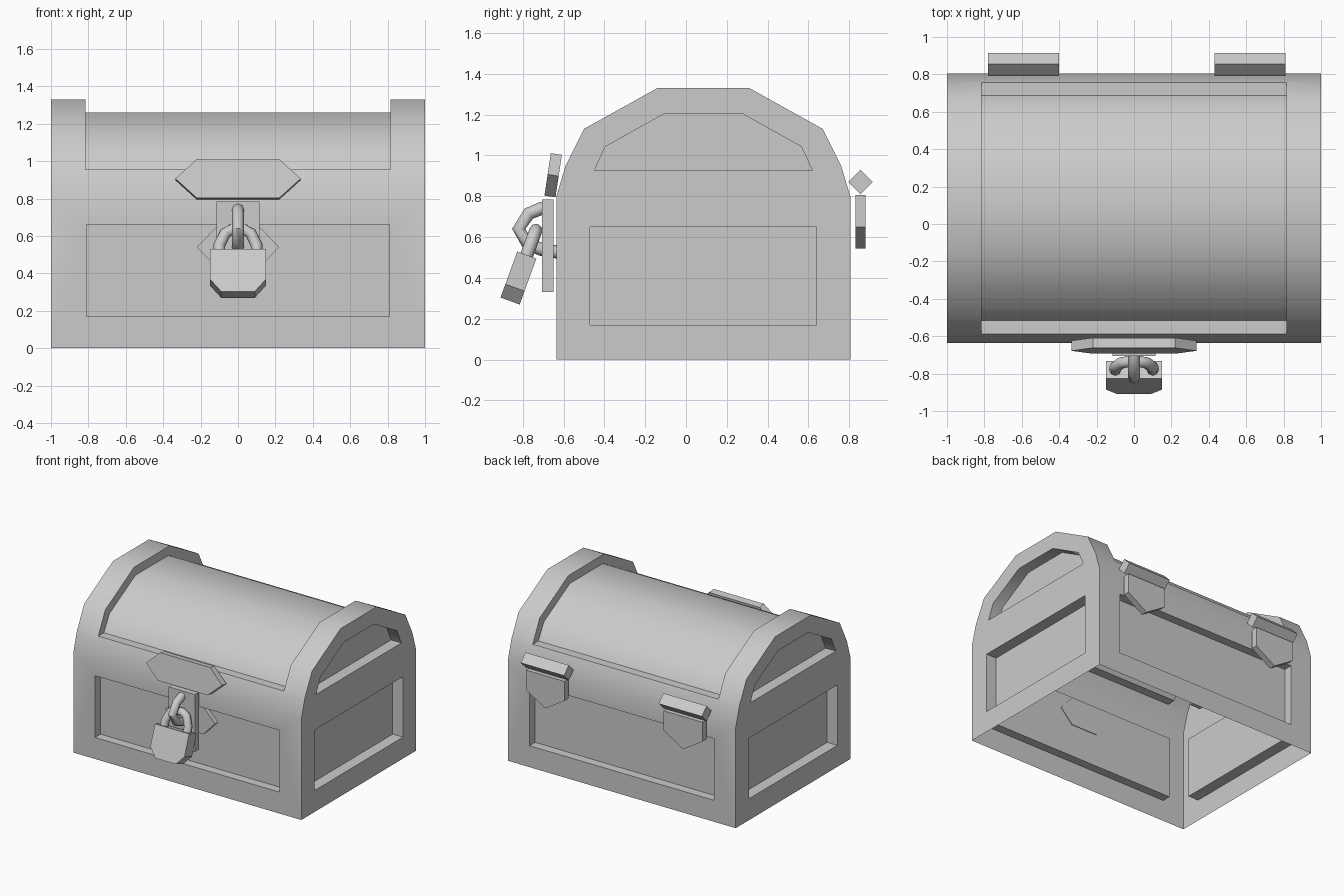
import bpy, bmesh, math

if "Cube" in bpy.data.objects:
    bpy.data.objects.remove(bpy.data.objects["Cube"])

YC = 0.085  # depth centre of the box


def prism(bm, pts, lo, hi, place):
    """Extrude a 2D outline from lo to hi; place(u, v, w) gives the 3D point."""
    a = [bm.verts.new(place(u, v, lo)) for u, v in pts]
    b = [bm.verts.new(place(u, v, hi)) for u, v in pts]
    bm.faces.new(a)
    bm.faces.new(b[::-1])
    n = len(pts)
    for i in range(n):
        j = (i + 1) % n
        bm.faces.new((a[j], a[i], b[i], b[j]))


def finish(name, bm, smooth=None):
    bmesh.ops.recalc_face_normals(bm, faces=bm.faces)
    me = bpy.data.meshes.new(name)
    bm.to_mesh(me)
    bm.free()
    ob = bpy.data.objects.new(name, me)
    bpy.context.collection.objects.link(ob)
    if smooth:
        shade(ob, smooth)
    return ob


def shade(ob, deg):
    bpy.ops.object.select_all(action='DESELECT')
    ob.select_set(True)
    bpy.context.view_layer.objects.active = ob
    bpy.ops.object.shade_smooth_by_angle(angle=math.radians(deg))


def part(name, pts, lo, hi, place, smooth=None):
    bm = bmesh.new()
    prism(bm, pts, lo, hi, place)
    return finish(name, bm, smooth)


def side(u, v, w):      # outline in y-z, extruded along x
    return (w, u, v)


def front(u, v, w):     # outline in x-z, extruded along y
    return (u, w, v)


def mirrored(half):
    return half + [(-u, v) for u, v in reversed(half)]


def arch(half):         # half outline mirrored about the depth centre
    return [(u + YC, v) for u, v in mirrored(half)]


def rect(u0, u1, v0, v1):
    return [(u0, v0), (u1, v0), (u1, v1), (u0, v1)]


def tube(name, pts, r):
    cu = bpy.data.curves.new(name, 'CURVE')
    cu.dimensions = '3D'
    cu.bevel_depth = r
    cu.bevel_resolution = 2
    cu.use_fill_caps = True
    sp = cu.splines.new('POLY')
    sp.points.add(len(pts) - 1)
    for p, co in zip(sp.points, pts):
        p.co = (*co, 1)
    ob = bpy.data.objects.new(name, cu)
    bpy.context.collection.objects.link(ob)
    bpy.ops.object.select_all(action='DESELECT')
    ob.select_set(True)
    bpy.context.view_layer.objects.active = ob
    bpy.ops.object.convert(target='MESH')
    shade(bpy.context.object, 50)


# chest shell: one arched profile, panels cut in, open underneath
chest = part("chest", arch([(-0.72, 0), (-0.72, 0.8), (-0.675, 0.95),
                            (-0.585, 1.13), (-0.225, 1.33)]), -1, 1, side)

# cutters: wall panels, lid end panels and the band over the lid
bm = bmesh.new()
panel = rect(-0.81, 0.81, 0.17, 0.66)
prism(bm, panel, -0.8, -0.565, front)
prism(bm, panel, 0.735, 1.0, front)
lid_end = arch([(-0.535, 0.925), (-0.48, 1.043), (-0.19, 1.205)])
for lo, hi in ((-1.2, -0.91), (0.91, 1.2)):
    prism(bm, rect(-0.47, 0.64, 0.17, 0.65), lo, hi, side)
    prism(bm, lid_end, lo, hi, side)
inner = arch([(-0.602, 0.955), (-0.532, 1.08), (-0.207, 1.26)])
prism(bm, inner + [(1.1, 0.955), (1.1, 1.6), (-0.95, 1.6), (-0.95, 0.955)],
      -0.815, 0.815, side)
cutter = finish("panel_cutter", bm)
cutter.hide_render = True
mod = chest.modifiers.new("panels", 'BOOLEAN')
mod.object = cutter
mod.operation = 'DIFFERENCE'
mod.solver = 'EXACT'
bpy.context.view_layer.objects.active = chest
bpy.ops.object.modifier_apply(modifier=mod.name)
bpy.data.objects.remove(cutter)
bm = bmesh.new()
bm.from_mesh(chest.data)
floor = [f for f in bm.faces if all(v.co.z < 0.001 for v in f.verts)]
bmesh.ops.delete(bm, geom=floor, context='FACES')
bm.to_mesh(chest.data)
bm.free()
shade(chest, 40)

# hasp: tilted hexagonal plate on the lid
slope = 0.15
part("hasp_plate", mirrored([(-0.22, -0.104), (-0.335, 0), (-0.22, 0.104)]),
     -0.027, 0.027,
     lambda u, v, w: (u, -0.651 + v * slope + w, 0.903 + v - w * slope))

# hasp strap and the hexagonal backing plate on the front panel
part("hasp_strap", rect(-0.115, 0.115, 0.33, 0.785), -0.705, -0.65, front)
part("staple_plate", mirrored([(-0.115, 0.43), (-0.22, 0.54), (-0.115, 0.65)]),
     -0.6, -0.56, front)

# staple loop that holds the padlock
tube("staple", [(0, -0.67, 0.745), (0, -0.71, 0.74), (0, -0.77, 0.715),
                (0, -0.82, 0.64), (0, -0.775, 0.565), (0, -0.71, 0.54),
                (0, -0.59, 0.52)], 0.032)


# padlock, hanging at an angle
ct, st = math.cos(math.radians(20)), math.sin(math.radians(20))


def hang(u, v, w):
    return (u, -0.78 + v * st + w * ct, 0.512 + v * ct - w * st)


part("padlock_body", mirrored([(-0.15, 0), (-0.15, -0.17), (-0.09, -0.24)]),
     -0.05, 0.05, hang)
tube("padlock_shackle", [hang(u, v, 0) for u, v in
     mirrored([(-0.1, -0.03), (-0.1, 0.04), (-0.068, 0.11), (-0.03, 0.13)])], 0.032)

# hinges: square barrel and pointed leaf
for i, x in enumerate((-0.59, 0.62)):
    r = 0.06
    part(f"hinge_barrel_{i}", [(0.855, 0.87 - r), (0.855 + r, 0.87),
         (0.855, 0.87 + r), (0.855 - r, 0.87)], x - 0.19, x + 0.19, side, 89.9)
    leaf = [(-0.17, 0.805), (-0.17, 0.65), (0, 0.545), (0.17, 0.65), (0.17, 0.805)]
    part(f"hinge_leaf_{i}", [(x + u, v) for u, v in leaf], 0.83, 0.88, front)
